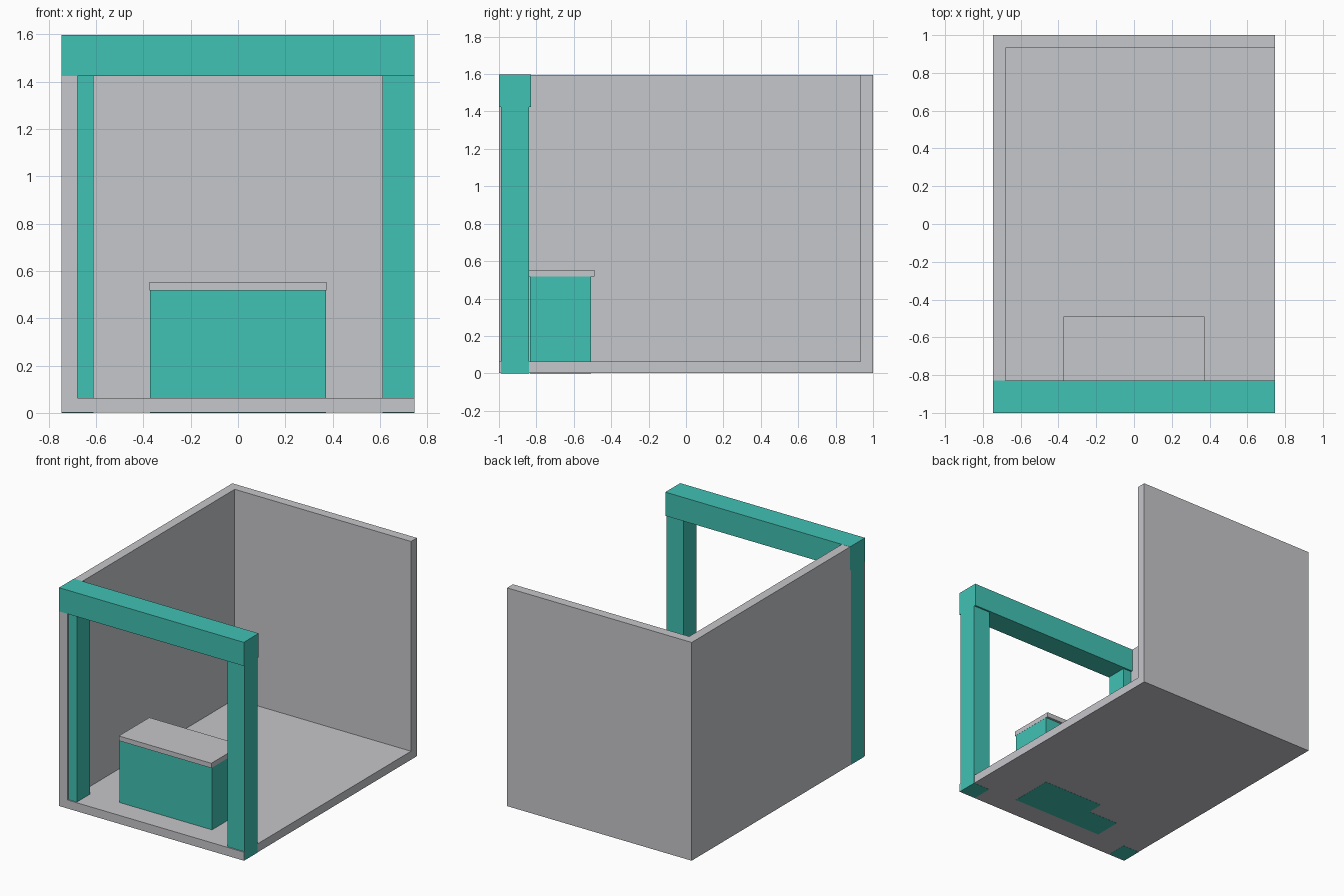
import bpy
import bmesh

cube = bpy.data.objects.get("Cube")
if cube:
    bpy.data.objects.remove(cube, do_unlink=True)


def material(name, rgb):
    m = bpy.data.materials.new(name)
    m.use_nodes = True
    m.diffuse_color = (*rgb, 1)
    m.node_tree.nodes["Principled BSDF"].inputs["Base Color"].default_value = (*rgb, 1)
    return m


teal = material("teal", (0.053, 0.539, 0.456))
grey = material("light_grey", (0.565, 0.571, 0.597))


def prism(name, outline, z0, z1, mat):
    """Extrude a counter-clockwise plan outline from z0 up to z1."""
    bm = bmesh.new()
    base = bm.faces.new([bm.verts.new((x, y, z0)) for x, y in outline])
    top = bmesh.ops.extrude_face_region(bm, geom=[base], use_keep_orig=True)["geom"]
    for v in top:
        if isinstance(v, bmesh.types.BMVert):
            v.co.z = z1
    bmesh.ops.recalc_face_normals(bm, faces=bm.faces)
    mesh = bpy.data.meshes.new(name)
    bm.to_mesh(mesh)
    bm.free()
    mesh.materials.append(mat)
    obj = bpy.data.objects.new(name, mesh)
    bpy.context.collection.objects.link(obj)
    return obj


def box(name, x, y, z, mat):
    outline = [(x[0], y[0]), (x[1], y[0]), (x[1], y[1]), (x[0], y[1])]
    return prism(name, outline, *z, mat)


W = 0.747    # half width of the booth
H = 1.597    # full height
GAP = 0.001  # keeps the teal parts just proud of the shell
WALL = 0.068

# Booth shell: floor, left-hand wall and back wall in one piece
w, d = W - GAP, 1 - GAP
shell = box("booth_shell", (-w, w), (-d, 1), (GAP, H - GAP), grey)
cutter = box("room_cutter", (WALL - W, 1), (-1.2, 1 - WALL), (0.063, 2), grey)
cutter.hide_render = True
cut = shell.modifiers.new("room", "BOOLEAN")
cut.operation = "DIFFERENCE"
cut.solver = "EXACT"
cut.object = cutter
bpy.context.view_layer.objects.active = shell
bpy.ops.object.modifier_apply(modifier=cut.name)
bpy.data.objects.remove(cutter, do_unlink=True)

# Front gateway: two posts under a header beam
for side, name in ((-1, "right_post"), (1, "left_post")):
    box(name, sorted((side * W, side * 0.61)), (-0.99, -0.84), (0, 1.425), teal)
box("header_beam", (-W, W), (-1, -0.828), (1.424, H), teal)

# Reception counter: stepped body with a flat top
C = 0.373
prism("counter_body",
      [(-C, -0.833), (C, -0.833), (C, -0.507), (-0.125, -0.507),
       (-0.125, -0.63), (-C, -0.63)], 0, 0.518, teal)
box("counter_top", (-C - GAP, C + GAP), (-0.842, -0.49), (0.518, 0.553), grey)
